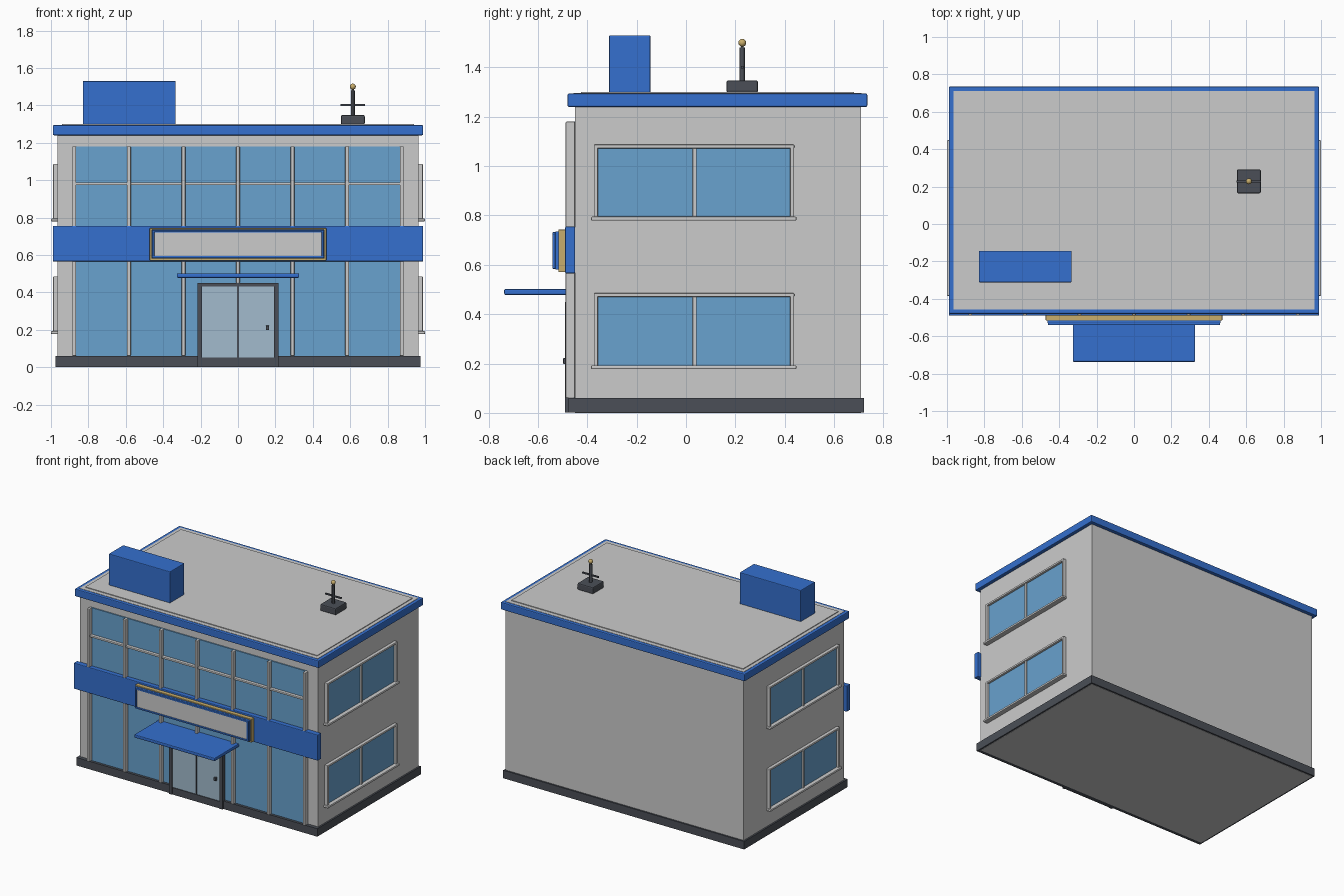
import bpy

cube = bpy.data.objects.get("Cube")
if cube:
    bpy.data.objects.remove(cube, do_unlink=True)


def material(name, r, g, b):
    m = bpy.data.materials.new(name)
    m.use_nodes = True
    m.diffuse_color = (r, g, b, 1)
    m.node_tree.nodes["Principled BSDF"].inputs["Base Color"].default_value = (r, g, b, 1)
    return m


grey = material("light_grey", 0.60, 0.60, 0.60)
blue = material("bright_blue", 0.035, 0.16, 0.62)
glass = material("window_glass", 0.14, 0.36, 0.62)
door_glass = material("door_glass", 0.36, 0.50, 0.61)
dark = material("charcoal", 0.07, 0.078, 0.095)
gold = material("gold", 0.58, 0.42, 0.15)


def box(name, x, y, z, mat, bevel=0.0):
    """Box spanning the (low, high) pairs on each axis."""
    spans = (x, y, z)
    bpy.ops.mesh.primitive_cube_add(size=1, location=[(a + b) / 2 for a, b in spans])
    ob = bpy.context.object
    ob.name = name
    ob.scale = [b - a for a, b in spans]
    bpy.ops.object.transform_apply(location=False, rotation=False, scale=True)
    ob.data.materials.append(mat)
    if bevel:
        mod = ob.modifiers.new("soft_edges", "BEVEL")
        mod.width = bevel
        mod.segments = 2
    return ob


def mid(centre, width):
    return (centre - width / 2, centre + width / 2)


# Building shell
box("walls", (-0.965, 0.965), (-0.45, 0.71), (0, 1.25), grey)
box("base_plinth", (-0.977, 0.977), (-0.477, 0.722), (0.0015, 0.06), dark)
box("roof_trim", (-0.99, 0.99), (-0.48, 0.735), (1.24, 1.294), blue, 0.006)
box("roof_deck", (-0.966, 0.966), (-0.456, 0.711), (1.27, 1.296), grey)
box("roof_panel", (-0.94, 0.94), (-0.425, 0.68), (1.28, 1.301), grey)

# Front curtain wall: one glass sheet, posts and a rail
box("front_glass", (-0.875, 0.875), (-0.458, -0.44), (0.06, 1.18), glass)
for i in range(-3, 4):
    x = mid(i * 0.2917, 0.02)
    box("front_post_upper", x, (-0.488, -0.45), (0.74, 1.18), grey, 0.004)
    if i:
        box("front_post_lower", x, (-0.488, -0.45), (0.06, 0.58), grey, 0.004)
    else:
        box("front_post_lower", x, (-0.488, -0.45), (0.45, 0.58), grey, 0.004)
box("front_rail", (-0.875, 0.875), (-0.48, -0.45), mid(0.98, 0.014), grey, 0.003)

# Blue band and framed sign board
box("front_band", (-0.99, 0.99), (-0.49, -0.449), (0.565, 0.755), blue, 0.005)
box("sign_gold_backing", (-0.472, 0.472), (-0.517, -0.485), (0.57, 0.743), gold, 0.003)
box("sign_blue_board", (-0.463, 0.463), (-0.53, -0.51), (0.581, 0.735), blue, 0.003)
box("sign_panel", (-0.447, 0.447), (-0.534, -0.52), (0.594, 0.721), grey)
for z in (0.589, 0.727):
    box("sign_rail", (-0.46, 0.46), (-0.541, -0.525), mid(z, 0.011), blue, 0.003)
for x in (-0.453, 0.453):
    box("sign_side", mid(x, 0.011), (-0.541, -0.525), (0.59, 0.727), blue, 0.003)

# Entrance
box("canopy", (-0.327, 0.327), (-0.737, -0.45), (0.478, 0.502), blue, 0.006)
box("door_glass_panes", (-0.205, 0.205), (-0.481, -0.45), (0.04, 0.44), door_glass)
for s in (-1, 1):
    box("door_post", mid(s * 0.205, 0.024), (-0.49, -0.45), (0.002, 0.45), dark)
box("door_lintel", (-0.217, 0.217), (-0.489, -0.45), (0.432, 0.451), dark)
box("door_threshold", (-0.205, 0.205), (-0.486, -0.45), (0.002, 0.053), dark)
box("door_divider", mid(0, 0.01), (-0.487, -0.45), (0.05, 0.435), dark)
box("door_handle", mid(0.158, 0.018), (-0.498, -0.475), mid(0.21, 0.024), dark, 0.003)

# Side windows on both walls, two storeys
for s in (-1, 1):
    def out(depth):
        return tuple(sorted((s * 0.955, s * depth)))

    side = "left" if s > 0 else "right"
    for low in (0.18, 0.782):
        top = low + 0.305
        box(side + "_window_glass", out(0.972), (-0.365, 0.43), (low + 0.008, top - 0.006), glass)
        for y in (-0.365, 0.43):
            box(side + "_window_jamb", out(0.988), mid(y, 0.017), (low + 0.008, top), grey, 0.004)
        box(side + "_window_head", out(0.988), (-0.373, 0.439), (top - 0.015, top), grey, 0.004)
        box(side + "_window_mullion", out(0.983), mid(0.035, 0.016), (low + 0.008, top - 0.01), grey, 0.003)
        box(side + "_window_sill", out(1.0), (-0.385, 0.448), (low - 0.003, low + 0.013), grey, 0.005)

# Plain rooftop billboard
box("roof_billboard", (-0.83, -0.333), (-0.312, -0.144), (1.298, 1.53), blue, 0.005)

# Rooftop antenna
ax, ay = 0.614, 0.228
box("antenna_base", mid(ax, 0.128), mid(ay, 0.128), (1.298, 1.348), dark, 0.008)
for name, radius, low, high in (("antenna_mast", 0.011, 1.34, 1.48),
                                ("antenna_tip", 0.006, 1.47, 1.495)):
    bpy.ops.mesh.primitive_cylinder_add(vertices=12, radius=radius, depth=high - low,
                                        location=(ax, ay, (low + high) / 2))
    bpy.context.object.name = name
    bpy.context.object.data.materials.append(dark)
    bpy.ops.object.shade_smooth_by_angle()
box("antenna_crossbar", mid(ax, 0.13), mid(ay, 0.01), mid(1.401, 0.01), dark)
bpy.ops.mesh.primitive_uv_sphere_add(segments=12, ring_count=8, radius=0.016, location=(ax, ay, 1.5))
bpy.context.object.name = "antenna_ball"
bpy.context.object.data.materials.append(gold)
bpy.ops.object.shade_smooth_by_angle()
